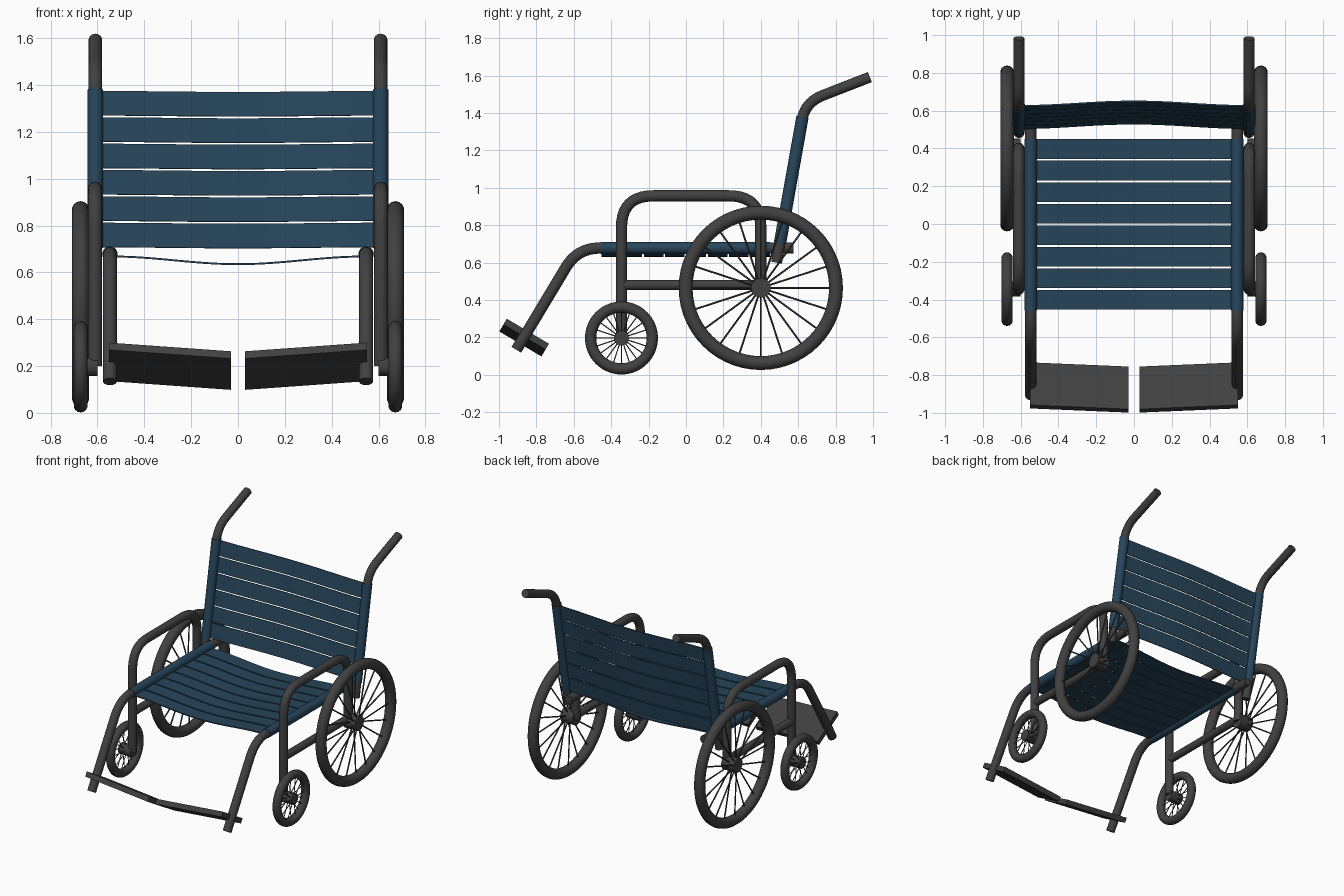
import bpy, bmesh, math
from mathutils import Vector, Matrix

if "Cube" in bpy.data.objects:
    bpy.data.objects.remove(bpy.data.objects["Cube"], do_unlink=True)


def material(name, color):
    m = bpy.data.materials.new(name)
    m.use_nodes = True
    m.diffuse_color = (*color, 1)
    m.node_tree.nodes["Principled BSDF"].inputs["Base Color"].default_value = (*color, 1)
    return m


GREY = material("dark grey", (0.052, 0.052, 0.052))
BLUE = material("blue fabric", (0.02, 0.06, 0.105))


def finish(obj, mat, smooth=True):
    obj.data.materials.clear()
    obj.data.materials.append(mat)
    if smooth:
        bpy.ops.object.select_all(action='DESELECT')
        obj.select_set(True)
        bpy.context.view_layer.objects.active = obj
        bpy.ops.object.shade_smooth_by_angle(angle=math.radians(40))
    return obj


def from_bmesh(name, bm, mat, smooth=True):
    bmesh.ops.recalc_face_normals(bm, faces=bm.faces)
    mesh = bpy.data.meshes.new(name)
    bm.to_mesh(mesh)
    bm.free()
    obj = bpy.data.objects.new(name, mesh)
    bpy.context.collection.objects.link(obj)
    return finish(obj, mat, smooth)


def rounded(points, cut, steps=10):
    """Replace inner corners of a (y, z) path by smooth bends."""
    pts = [Vector(p) for p in points]
    out = [pts[0]]
    for a, b, c in zip(pts, pts[1:], pts[2:]):
        p = b + (a - b).normalized() * cut
        q = b + (c - b).normalized() * cut
        for i in range(steps + 1):
            t = i / steps
            out.append(p * (1 - t) ** 2 + b * 2 * t * (1 - t) + q * t * t)
    return out + [pts[-1]]


def tube(name, x, path, radius, mat):
    """Round bar following a (y, z) path in the plane at x."""
    bm = bmesh.new()
    sides, rings = 20, []
    for i, p in enumerate(path):
        before = path[max(i - 1, 0)]
        after = path[min(i + 1, len(path) - 1)]
        d = (Vector(after) - Vector(before)).normalized()
        ring = []
        for k in range(sides):
            a = math.tau * k / sides
            r = radius * math.sin(a)
            ring.append(bm.verts.new((x + radius * math.cos(a), p[0] - d.y * r, p[1] + d.x * r)))
        rings.append(ring)
    for r0, r1 in zip(rings, rings[1:]):
        for k in range(sides):
            n = (k + 1) % sides
            bm.faces.new((r0[k], r0[n], r1[n], r1[k]))
    bm.faces.new(rings[0])
    bm.faces.new(rings[-1])
    return from_bmesh(name, bm, mat)


def rod(bm, a, b, radius, sides):
    a, b = Vector(a), Vector(b)
    d = b - a
    m = Matrix.Translation((a + b) / 2) @ d.to_track_quat('Z', 'Y').to_matrix().to_4x4()
    bmesh.ops.create_cone(bm, cap_ends=True, segments=sides, radius1=radius,
                          radius2=radius, depth=d.length, matrix=m)


def wheel(name, s, y, z, major, minor, hub, spoke, count):
    x = s * 0.672
    bpy.ops.mesh.primitive_torus_add(location=(x, y, z), rotation=(0, math.pi / 2, 0),
                                     major_radius=major, minor_radius=minor,
                                     major_segments=56, minor_segments=14)
    tire = bpy.context.object
    tire.name = name + "_tire"
    finish(tire, GREY)
    bm = bmesh.new()
    rod(bm, (s * 0.6, y, z), (s * 0.7, y, z), hub, 24)
    from_bmesh(name + "_hub", bm, GREY)
    bm = bmesh.new()
    for i in range(count):
        a = math.tau * i / count
        c, w = math.cos(a), math.sin(a)
        off = 0.015 * (-1) ** i
        rod(bm, (x + off, y + c * hub * 0.8, z + w * hub * 0.8),
            (x, y + c * major, z + w * major), spoke, 6)
    from_bmesh(name + "_spokes", bm, GREY)


def slat(name, half, start, end, bow, depth, thick=0.008, steps=24):
    """Fabric strip across x between two (y, z) edges, bowed along a direction."""
    bm = bmesh.new()
    bow = Vector(bow).normalized()
    rows = []
    for i in range(steps + 1):
        x = -half + 2 * half * i / steps
        sag = depth * (1 + math.cos(math.pi * x / half)) / 2
        row = []
        for edge, t in ((start, 0), (end, 0), (end, thick), (start, thick)):
            p = Vector(edge) + bow * (sag + t)
            row.append(bm.verts.new((x, p.x, p.y)))
        rows.append(row)
    for r0, r1 in zip(rows, rows[1:]):
        for k in range(4):
            n = (k + 1) % 4
            bm.faces.new((r0[k], r0[n], r1[n], r1[k]))
    bm.faces.new(rows[0])
    bm.faces.new(rows[-1])
    return from_bmesh(name, bm, BLUE)


# Shared centre lines of the back posts
def post(z):
    return (0.484 + 0.178 * (z - 0.6), z)


# Paired frame parts and wheels
for s, side in ((1, "left"), (-1, "right")):
    arm = rounded([(-0.345, 0.2), (-0.345, 0.957), (0.4, 0.957), (0.4, 0.46)], 0.17)
    tube(side + "_arm_frame", s * 0.61, arm, 0.03, GREY)
    tube(side + "_lower_bar", s * 0.61, [(-0.345, 0.48), (0.4, 0.48)], 0.027, GREY)

    rail = rounded([(0.575, 0.678), (-0.58, 0.678), (-0.907, 0.134)], 0.12)
    tube(side + "_seat_rail", s * 0.547, rail, 0.03, GREY)
    tube(side + "_seat_sleeve", s * 0.547, [(-0.457, 0.678), (0.45, 0.678)], 0.033, BLUE)

    back = rounded([post(0.6), post(1.457), (0.983, 1.592)], 0.1)
    tube(side + "_back_post", s * 0.609, back, 0.029, GREY)
    tube(side + "_back_sleeve", s * 0.609, [post(0.705), post(1.38)], 0.033, BLUE)

    wheel(side + "_rear_wheel", s, 0.4, 0.465, 0.402, 0.037, 0.052, 0.005, 20)
    wheel(side + "_front_wheel", s, -0.345, 0.197, 0.165, 0.03, 0.04, 0.003, 20)

    # Footplate, sloping down towards the middle
    bm = bmesh.new()
    along, normal = Vector((0.86, -0.51)), Vector((0.51, 0.86))
    ends = []
    for x, drop in ((0.55, 0), (0.03, 0.043)):
        top = Vector((-0.958, 0.3)) - normal * drop
        corners = (top, top + along * 0.262, top + along * 0.262 - normal * 0.036, top - normal * 0.036)
        ends.append([bm.verts.new((s * x, p.x, p.y)) for p in corners])
    for k in range(4):
        n = (k + 1) % 4
        bm.faces.new((ends[0][k], ends[0][n], ends[1][n], ends[1][k]))
    bm.faces.new(ends[0])
    bm.faces.new(ends[1])
    from_bmesh(side + "_footplate", bm, GREY, smooth=False)

# Seat strips
for i in range(8):
    y = -0.453 + i * 0.114
    slat(f"seat_strip_{i + 1}", 0.547, (y, 0.672), (y + 0.104, 0.672), (0, -1), 0.033)

# Backrest strips
for i in range(6):
    z = 0.708 + i * 0.1125
    slat(f"back_strip_{i + 1}", 0.6, post(z), post(z + 0.104), (1, -0.178), 0.024)
